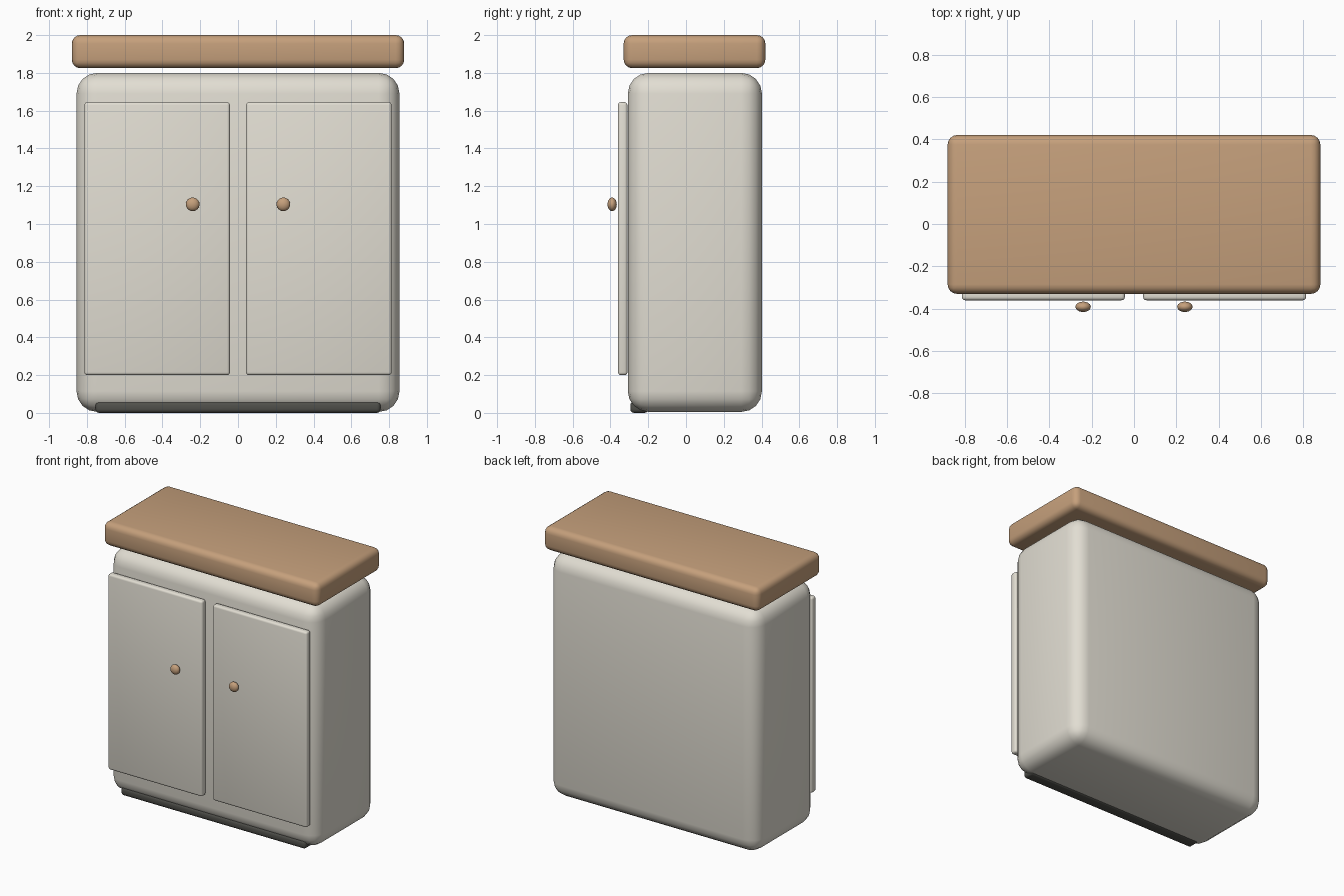
import bpy
from math import radians

if "Cube" in bpy.data.objects:
    bpy.data.objects.remove(bpy.data.objects["Cube"])


def material(name, rgb):
    m = bpy.data.materials.new(name)
    m.diffuse_color = (*rgb, 1)
    m.use_nodes = True
    m.node_tree.nodes["Principled BSDF"].inputs["Base Color"].default_value = m.diffuse_color
    return m


cream = material("cream paint", (0.76, 0.73, 0.65))
wood = material("warm wood", (0.56, 0.35, 0.20))
dark = material("dark base", (0.08, 0.08, 0.07))


def finish(ob, name, mat):
    ob.name = name
    ob.data.materials.append(mat)
    return ob


def rounded_box(name, lo, hi, radius, segments, mat):
    """Box between two corners with rounded edges."""
    centre = [(a + b) / 2 for a, b in zip(lo, hi)]
    bpy.ops.mesh.primitive_cube_add(size=1, location=centre)
    ob = bpy.context.object
    ob.scale = [b - a for a, b in zip(lo, hi)]
    bpy.ops.object.transform_apply(location=False, rotation=False, scale=True)
    bev = ob.modifiers.new("rounding", 'BEVEL')
    bev.width = radius
    bev.segments = segments
    bpy.ops.object.modifier_apply(modifier=bev.name)
    bpy.ops.object.shade_smooth_by_angle(angle=radians(40))
    return finish(ob, name, mat)


# Cabinet body, worktop and recessed plinth
rounded_box("cabinet_body", (-0.855, -0.308, 0.005), (0.855, 0.402, 1.80), 0.11, 4, cream)
rounded_box("worktop", (-0.88, -0.33, 1.825), (0.88, 0.42, 2.0), 0.045, 4, wood)
rounded_box("plinth", (-0.755, -0.295, 0.0), (0.755, -0.20, 0.06), 0.02, 3, dark)

# Mirrored doors and flattened knobs
for side, s in (("left", -1), ("right", 1)):
    x0, x1 = sorted((s * 0.043, s * 0.813))
    rounded_box(side + "_door", (x0, -0.36, 0.20), (x1, -0.31, 1.645), 0.015, 3, cream)
    bpy.ops.mesh.primitive_uv_sphere_add(segments=24, ring_count=12, radius=0.036,
                                         location=(s * 0.24, -0.391, 1.104))
    knob = bpy.context.object
    knob.scale = (1, 0.68, 1)
    bpy.ops.object.transform_apply(location=False, rotation=False, scale=True)
    bpy.ops.object.shade_smooth()
    finish(knob, side + "_knob", wood)
